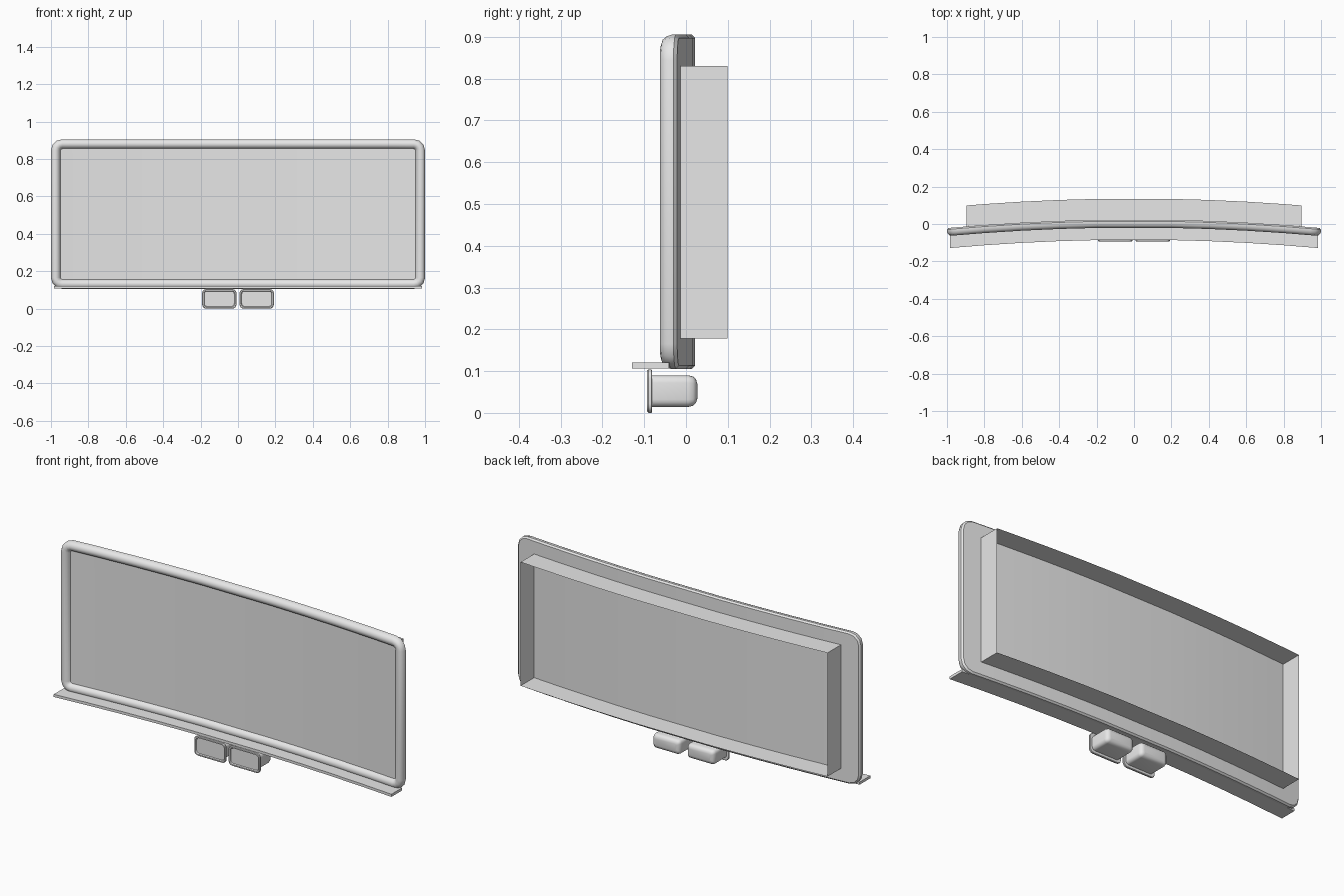
import bpy, bmesh, math
from mathutils import Vector

cube = bpy.data.objects.get("Cube")
if cube:
    bpy.data.objects.remove(cube, do_unlink=True)

grey = bpy.data.materials.new("plain_grey")
grey.use_nodes = True
COLOUR = (0.8, 0.8, 0.8, 1)
grey.diffuse_color = COLOUR
grey.node_tree.nodes["Principled BSDF"].inputs["Base Color"].default_value = COLOUR


def bend(x):
    """Depth offset of the gentle curve, flat across the middle."""
    return 0.022 - 0.044 * max(x * x - 0.04, 0) / 0.96


def rounded_rect(bm, hw, hh, r, y, steps):
    """Ring of vertices around a rounded rectangle facing -y."""
    ring = []
    corners = ((1, 1), (-1, 1), (-1, -1), (1, -1))
    for i, (sx, sz) in enumerate(corners):
        if r == 0:
            ring.append(bm.verts.new((sx * hw, y, sz * hh)))
            continue
        for k in range(steps + 1):
            a = math.pi / 2 * (i + k / steps)
            ring.append(bm.verts.new((sx * (hw - r) + r * math.cos(a), y,
                                      sz * (hh - r) + r * math.sin(a))))
    return ring


def loft(name, rings, location, steps=3, caps=True, curved=False):
    """Join rings of (half width, half height, radius, y), back to front."""
    bm = bmesh.new()
    loops = [rounded_rect(bm, *ring, steps) for ring in rings]
    for a, b in zip(loops, loops[1:]):
        for i in range(len(a)):
            j = (i + 1) % len(a)
            bm.faces.new((a[i], a[j], b[j], b[i]))
    if caps:
        bm.faces.new(loops[0])
        bm.faces.new(loops[-1])
    bmesh.ops.recalc_face_normals(bm, faces=bm.faces)
    if curved:
        for i in range(-4, 5):
            if i:
                bmesh.ops.bisect_plane(bm, geom=bm.verts[:] + bm.edges[:] + bm.faces[:],
                                       plane_co=(0.2 * i, 0, 0), plane_no=(1, 0, 0))
        for v in bm.verts:
            v.co.y += bend(v.co.x)
    mesh = bpy.data.meshes.new(name)
    bm.to_mesh(mesh)
    bm.free()
    mesh.materials.append(grey)
    ob = bpy.data.objects.new(name, mesh)
    ob.location = Vector(location)
    bpy.context.collection.objects.link(ob)
    bpy.ops.object.select_all(action='DESELECT')
    ob.select_set(True)
    bpy.context.view_layer.objects.active = ob
    bpy.ops.object.shade_smooth_by_angle(angle=math.radians(35))
    return ob


# Screen with its rounded bezel: (inset, depth) section from back to glass
section = [(0.008, 0), (0, -0.008), (0, -0.018), (0.004, -0.03), (0.012, -0.039),
           (0.025, -0.043), (0.037, -0.04), (0.046, -0.032), (0.05, -0.022)]
loft("screen_and_bezel",
     [(1 - i, 0.4 - i, max(0.06 - i, 0.014), y) for i, y in section],
     (0, 0, 0.505), curved=True)

# Open-backed housing made of four thin walls
loft("rear_housing", [(0.895, 0.326, 0, 0), (0.895, 0.326, 0, 0.112)],
     (0, 0, 0.504), caps=False, curved=True)

# Narrow ledge below the screen
loft("front_ledge", [(0.985, 0.007, 0, -0.02), (0.985, 0.007, 0, -0.108)],
     (0, 0, 0.113), curved=True)

# Pair of small rounded pods with a rimmed front plate
pod = [(0.06, 0.018, 0.008, 0.027), (0.07, 0.028, 0.012, 0.024),
       (0.077, 0.035, 0.016, 0.017), (0.08, 0.038, 0.018, 0.005),
       (0.08, 0.038, 0.018, -0.081), (0.09, 0.05, 0.02, -0.081),
       (0.092, 0.052, 0.022, -0.083), (0.092, 0.052, 0.022, -0.09),
       (0.089, 0.049, 0.02, -0.093), (0.083, 0.043, 0.016, -0.093),
       (0.08, 0.04, 0.014, -0.087)]
for side, sx in (("left", 1), ("right", -1)):
    loft(side + "_pod", pod, (sx * 0.1, 0, 0.052), steps=4)
